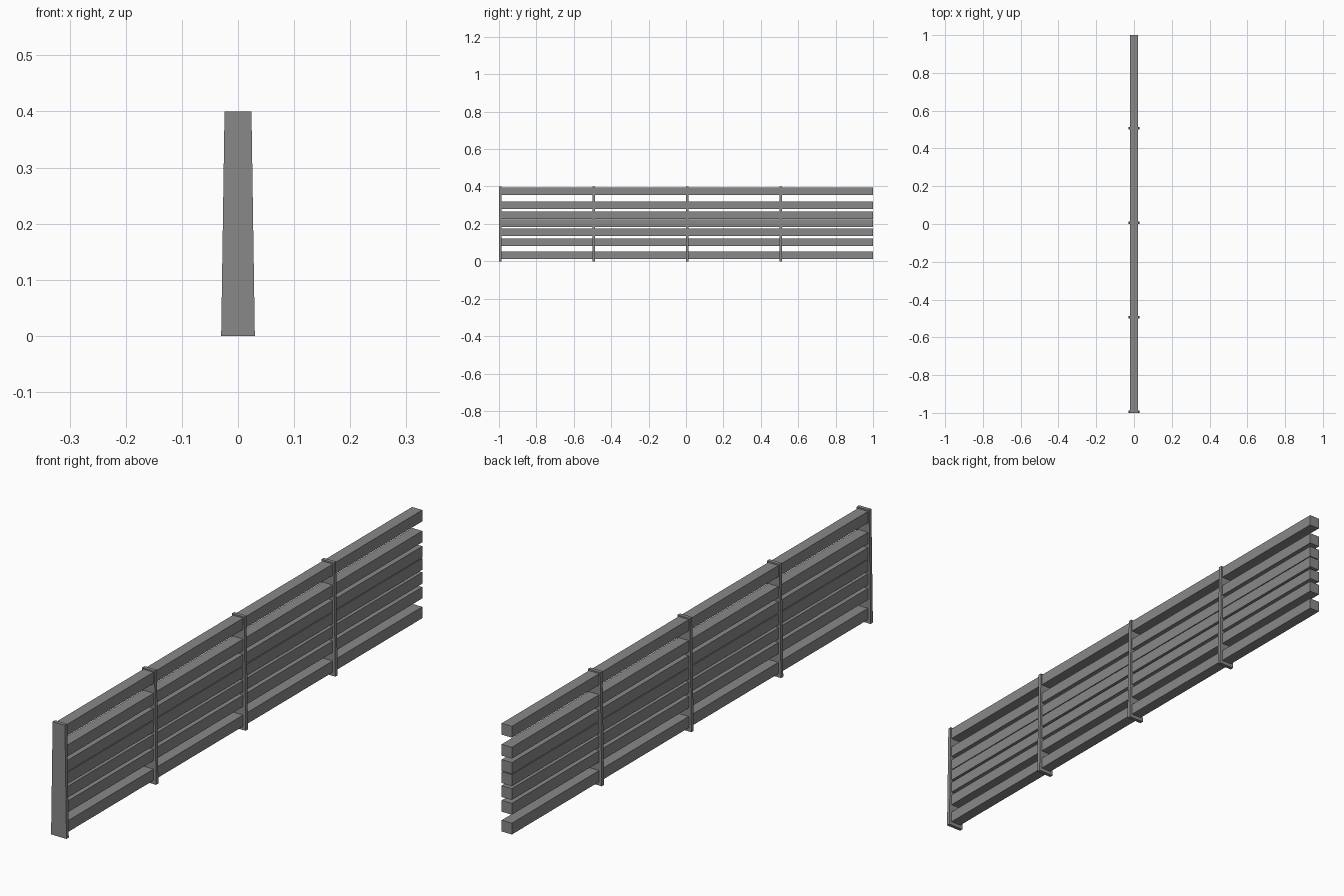
import bpy, bmesh

if "Cube" in bpy.data.objects:
    bpy.data.objects.remove(bpy.data.objects["Cube"])

grey = bpy.data.materials.new("mid_grey")
grey.diffuse_color = (0.25, 0.25, 0.25, 1)
grey.use_nodes = True
grey.node_tree.nodes["Principled BSDF"].inputs["Base Color"].default_value = grey.diffuse_color


def box(name, hx_bottom, hx_top, y0, y1, z0, z1):
    """Box whose half width in x may taper from bottom to top."""
    profile = [(-hx_bottom, z0), (hx_bottom, z0), (hx_top, z1), (-hx_top, z1)]
    bm = bmesh.new()
    face = bm.faces.new([bm.verts.new((x, y0, z)) for x, z in profile])
    ext = bmesh.ops.extrude_face_region(bm, geom=[face])
    verts = [v for v in ext["geom"] if isinstance(v, bmesh.types.BMVert)]
    bmesh.ops.translate(bm, verts=verts, vec=(0, y1 - y0, 0))
    bm.faces.ensure_lookup_table()
    bmesh.ops.recalc_face_normals(bm, faces=bm.faces)
    mesh = bpy.data.meshes.new(name)
    bm.to_mesh(mesh)
    bm.free()
    mesh.materials.append(grey)
    obj = bpy.data.objects.new(name, mesh)
    bpy.context.collection.objects.link(obj)
    return obj


# Tapered upright posts, evenly spaced; the far end is left open
for i in range(4):
    y = -1 + 0.5 * i
    box(f"post_{i + 1}", 0.03, 0.024, y, y + 0.013, 0, 0.4)

# Long square rails passing through the posts
for i, z in enumerate((0.033, 0.103, 0.155, 0.204, 0.247, 0.301, 0.375)):
    box(f"rail_{i + 1}", 0.02, 0.02, -0.99, 1.0, z - 0.02, z + 0.02)
